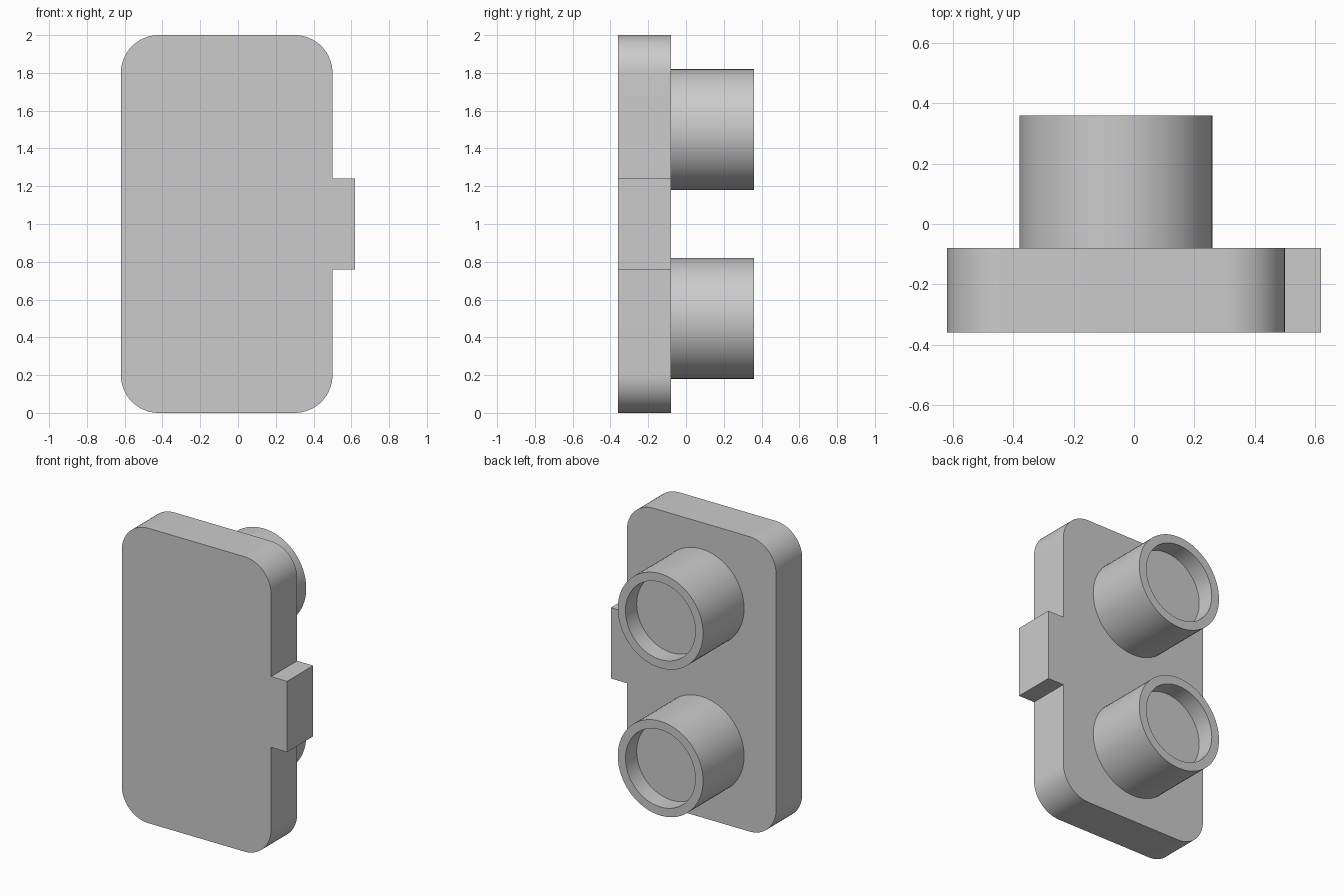
import bpy, bmesh
from math import pi, sin, cos

if "Cube" in bpy.data.objects:
    bpy.data.objects.remove(bpy.data.objects["Cube"])

Y_FRONT, Y_BACK, Y_TIP = -0.36, -0.08, 0.36
LEFT, RIGHT, HEIGHT, RADIUS = -0.62, 0.50, 2.0, 0.20
TAB_X, TAB_LOW, TAB_HIGH = 0.62, 0.76, 1.24


def finish(bm, name):
    bmesh.ops.recalc_face_normals(bm, faces=bm.faces[:])
    mesh = bpy.data.meshes.new(name)
    bm.to_mesh(mesh)
    bm.free()
    obj = bpy.data.objects.new(name, mesh)
    bpy.context.collection.objects.link(obj)
    bpy.ops.object.select_all(action='DESELECT')
    obj.select_set(True)
    bpy.context.view_layer.objects.active = obj
    bpy.ops.object.shade_smooth_by_angle(angle=pi / 6)
    return obj


def corner(cx, cz, start, steps=16):
    angles = [start + pi / 2 * i / steps for i in range(steps + 1)]
    return [(cx + RADIUS * cos(a), cz + RADIUS * sin(a)) for a in angles]


def make_plate():
    x0, x1 = LEFT + RADIUS, RIGHT - RADIUS
    z0, z1 = RADIUS, HEIGHT - RADIUS
    outline = corner(x1, z0, -pi / 2)
    outline += [(RIGHT, TAB_LOW), (TAB_X, TAB_LOW), (TAB_X, TAB_HIGH), (RIGHT, TAB_HIGH)]
    outline += corner(x1, z1, 0) + corner(x0, z1, pi / 2) + corner(x0, z0, pi)
    bm = bmesh.new()
    face = bm.faces.new([bm.verts.new((x, Y_FRONT, z)) for x, z in outline])
    extruded = bmesh.ops.extrude_face_region(bm, geom=[face], use_keep_orig=True)
    moved = [g for g in extruded['geom'] if isinstance(g, bmesh.types.BMVert)]
    bmesh.ops.translate(bm, verts=moved, vec=(0, Y_BACK - Y_FRONT, 0))
    return finish(bm, "plate_with_tab")


def make_peg(name, x, z, outer=0.32, inner=0.262, depth=0.12, sides=64):
    # Rings run from the base, over the rim, down to the recess floor
    profile = [(outer, Y_BACK - 0.02), (outer, Y_TIP), (inner, Y_TIP), (inner, Y_TIP - depth)]
    bm = bmesh.new()
    rings = [[bm.verts.new((x + r * cos(2 * pi * i / sides), y, z + r * sin(2 * pi * i / sides)))
              for i in range(sides)] for r, y in profile]
    for a, b in zip(rings, rings[1:]):
        for i in range(sides):
            j = (i + 1) % sides
            bm.faces.new((a[i], a[j], b[j], b[i]))
    bm.faces.new(rings[0])
    bm.faces.new(rings[-1])
    return finish(bm, name)


# Flat rounded plate with its side tab
make_plate()

# Two round pegs with recessed ends on the back
for name, z in (("lower_peg", 0.5), ("upper_peg", 1.5)):
    make_peg(name, -0.06, z)
